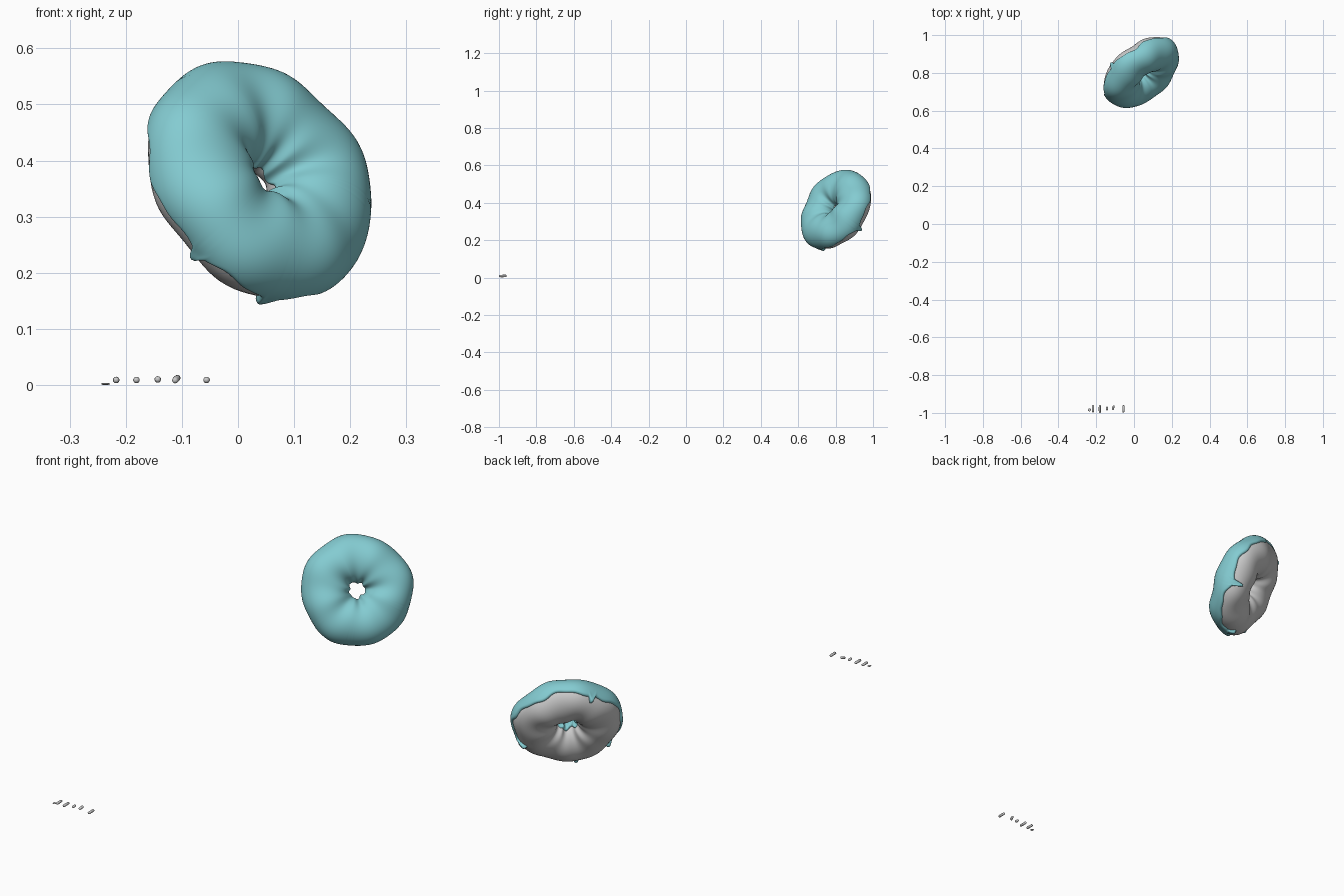
import bpy, bmesh
from math import sin, cos, radians, pi, exp, sqrt
from mathutils import Matrix, Vector

if "Cube" in bpy.data.objects:
    bpy.data.objects.remove(bpy.data.objects["Cube"])

AZ, TILT = radians(40), radians(27)
CENTRE = Vector((0.035, 0.805, 0.362))
MAJOR, RA, RB = 0.132, 0.091, 0.079
NT = 288

u = Vector((cos(AZ), sin(AZ), 0))
v = Vector((-sin(AZ) * sin(TILT), cos(AZ) * sin(TILT), cos(TILT)))
POSE = Matrix.Translation(CENTRE) @ Matrix((u, v, u.cross(v))).transposed().to_4x4()


def body_point(th, ps, off=0.0):
    """Lumpy ring surface point, pushed outward by off."""
    lump = 0.003 * sin(3 * th + 1) * cos(ps) + 0.003 * sin(5 * th + 2 * ps) + 0.002 * sin(8 * th - ps)
    a, b = RA + lump + off, RB + lump + off
    r = MAJOR + a * cos(ps)
    return Vector((r * cos(th), r * sin(th), b * sin(ps)))


def grid_object(name, rows, wrap, colour=None):
    """Mesh from rows of points; each row is closed to the next around the ring."""
    bm = bmesh.new()
    vs = [[bm.verts.new(p) for p in row] for row in rows]
    n, m = len(vs), len(vs[0])
    for i in range(n):
        for j in range(m if wrap else m - 1):
            k, l = (i + 1) % n, (j + 1) % m
            bm.faces.new((vs[i][j], vs[k][j], vs[k][l], vs[i][l]))
    return finish(name, bm, POSE, colour)


def finish(name, bm, matrix, colour=None):
    bmesh.ops.recalc_face_normals(bm, faces=bm.faces)
    bm.transform(matrix)
    for f in bm.faces:
        f.smooth = True
    me = bpy.data.meshes.new(name)
    bm.to_mesh(me)
    bm.free()
    ob = bpy.data.objects.new(name, me)
    bpy.context.collection.objects.link(ob)
    if colour:
        mat = bpy.data.materials.new(name)
        mat.diffuse_color = colour
        mat.use_nodes = True
        mat.node_tree.nodes["Principled BSDF"].inputs["Base Color"].default_value = mat.diffuse_color
        me.materials.append(mat)
    return ob


# Dough ring
grid_object("donut", [[body_point(2 * pi * i / 96, 2 * pi * j / 48) for j in range(48)]
                      for i in range(96)], True)

# Icing drips: angle around the ring, length, half width (degrees)
DRIPS = [(217, 17, 2.6), (259, 20, 2.8), (115, 18, 2.6), (335, 30, 2.8)]


def drip(th, deg):
    d = (th - radians(deg) + pi) % (2 * pi) - pi
    return d


# Icing: shell over the top with a wavy, rounded lower edge
rows = []
for i in range(NT):
    th = 2 * pi * i / NT
    low = -13 - 7 * sin(th) + 5 * sin(5 * th + 0.6) + 3.5 * sin(9 * th + 2) + 2 * sin(16 * th)
    bulge = 0.0
    for deg, length, width in DRIPS:
        d = drip(th, deg) / radians(width)
        low -= length * exp(-d ** 4 * 0.6) + 4 * exp(-(d / 3) ** 2)
        bulge += 0.006 * exp(-d * d)
    high = 188 + 5 * sin(4 * th) + 3 * sin(7 * th)
    row = []
    for j in range(49):
        t = 0.5 - 0.5 * cos(pi * j / 48)
        deg = low + (high - low) * t
        edge = min(1.0, (deg - low) / 7, (high - deg) / 7)
        round_edge = sqrt(max(0.0, 1 - (1 - edge) ** 2))
        thick = 0.0095 + bulge * exp(-((deg - low - 8) / 9) ** 2)
        row.append(body_point(th, radians(deg), -0.001 + thick * round_edge))
    rows.append(row)
grid_object("icing", rows, False, (0.23, 0.60, 0.64, 1))


# Sprinkles: short capsules lying along y
def sprinkle(name, x, y0, y1, z, r=0.0058, bend=(0, 0), flat=1.0):
    bm = bmesh.new()
    bmesh.ops.create_uvsphere(bm, u_segments=16, v_segments=10, radius=r)
    half = max(0.0, (y1 - y0) / 2 - r)
    bm.transform(Matrix.Rotation(pi / 2, 4, 'X'))
    mid = [e for e in bm.edges if e.verts[0].co.y * e.verts[1].co.y < 0 or
           max(abs(w.co.y) for w in e.verts) < 1e-6]
    for w in bm.verts:
        s = 0 if abs(w.co.y) < 1e-6 else (1 if w.co.y > 0 else -1)
        w.co.y += s * half
        w.co.x += bend[0] * s
        w.co.z = w.co.z * flat + bend[1] * s
    finish(name, bm, Matrix.Translation((x, (y0 + y1) / 2, z)))


sprinkle("sprinkle_ball", -0.236, -0.992, -0.976, 0.002, 0.008, flat=0.25)
sprinkle("sprinkle_long_a", -0.217, -0.997, -0.959, 0.009)
sprinkle("sprinkle_long_b", -0.181, -1.000, -0.959, 0.009)
sprinkle("sprinkle_short", -0.143, -0.987, -0.967, 0.010)
sprinkle("sprinkle_bent", -0.110, -0.984, -0.961, 0.0105, bend=(0.002, 0.002))
sprinkle("sprinkle_long_c", -0.056, -0.998, -0.959, 0.009)
